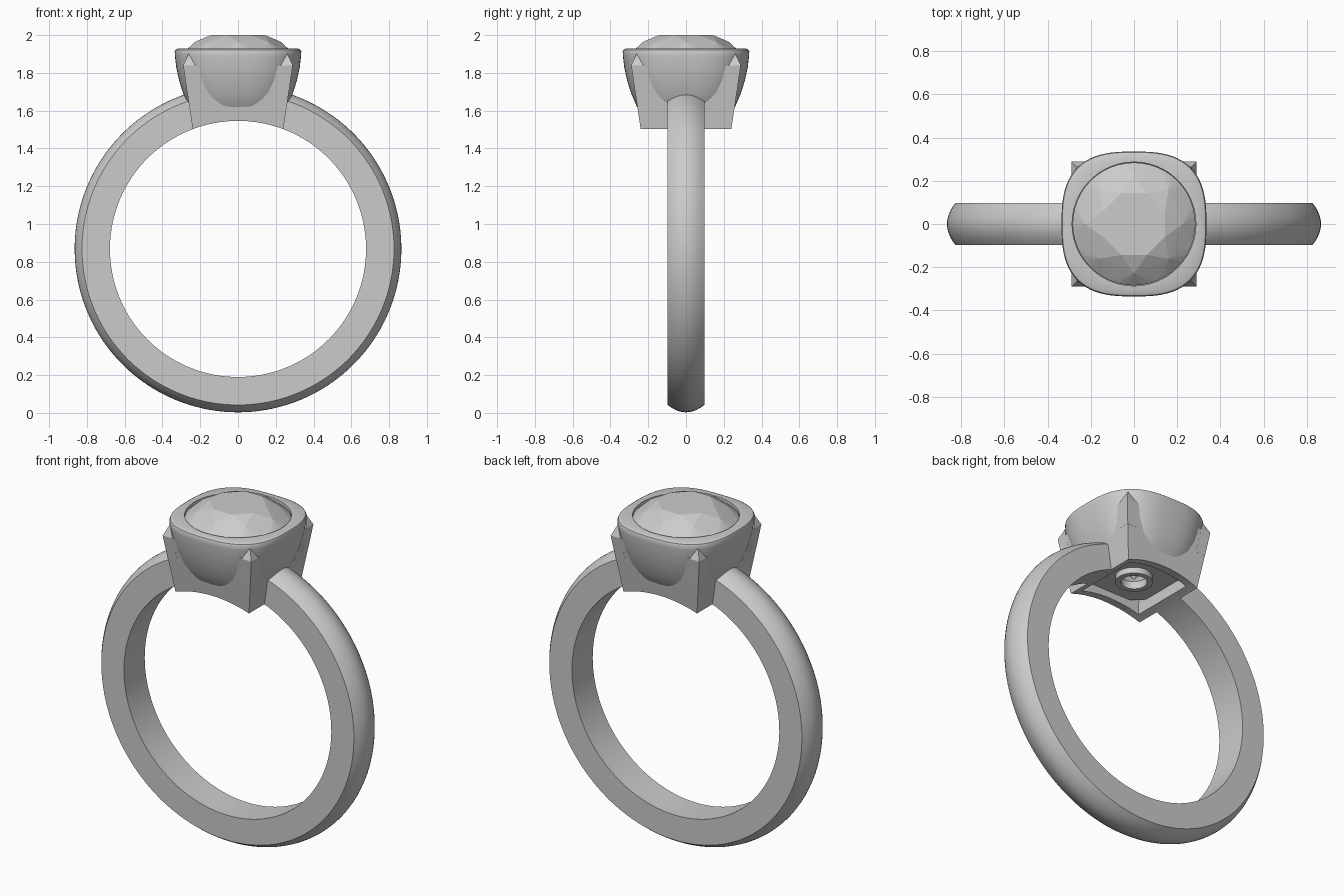
import bpy, bmesh
from math import sin, cos, pi, asin
from mathutils import Vector

if "Cube" in bpy.data.objects:
    bpy.data.objects.remove(bpy.data.objects["Cube"])

CZ, RI = 0.868, 0.678   # finger hole centre height and radius


def make(name, bm, smooth=None):
    bmesh.ops.recalc_face_normals(bm, faces=bm.faces)
    me = bpy.data.meshes.new(name)
    bm.to_mesh(me)
    bm.free()
    ob = bpy.data.objects.new(name, me)
    bpy.context.collection.objects.link(ob)
    if smooth:
        bpy.ops.object.select_all(action='DESELECT')
        ob.select_set(True)
        bpy.context.view_layer.objects.active = ob
        bpy.ops.object.shade_smooth_by_angle(angle=smooth)
    return ob


def loft(bm, rings, wrap=False):
    """Skin closed rings of points; wrap joins last to first, else cap the ends."""
    vs = [[bm.verts.new(p) for p in r] for r in rings]
    n = len(vs[0])
    pairs = list(zip(vs, vs[1:])) + ([(vs[-1], vs[0])] if wrap else [])
    for a, b in pairs:
        for i in range(n):
            j = (i + 1) % n
            bm.faces.new((a[i], a[j], b[j], b[i]))
    if not wrap:
        bm.faces.new(vs[0])
        bm.faces.new(vs[-1])


def square(h, z, cx=0, cy=0):
    return [(cx + sx * h, cy + sy * h, z) for sx, sy in ((-1, -1), (1, -1), (1, 1), (-1, 1))]


def cushion(a, n, z, seg=96):
    pts = []
    for i in range(seg):
        c, s = cos(2 * pi * i / seg), sin(2 * pi * i / seg)
        r = a / (abs(c) ** n + abs(s) ** n) ** (1 / n)
        pts.append((r * c, r * s, z))
    return pts


def cut(ob, cutter):
    m = ob.modifiers.new("cut", 'BOOLEAN')
    m.operation, m.solver, m.object = 'DIFFERENCE', 'EXACT', cutter
    bpy.context.view_layer.objects.active = ob
    bpy.ops.object.modifier_apply(modifier=m.name)
    bpy.data.objects.remove(cutter)


# Band: flat sides, domed outside, open under the head
W, RS, RO = 0.097, 0.826, 0.865
profile = [(RI, W), (RI, -W)] + [
    (RS + (RO - RS) * (1 - (k / 5) ** 2), W * k / 5) for k in range(-5, 6)]
start = asin(0.2 / RI)
N = 128
bm = bmesh.new()
rings = []
for i in range(N + 1):
    t = start + (2 * pi - 2 * start) * i / N
    rings.append([(r * sin(t), y, CZ + r * cos(t)) for r, y in profile])
loft(bm, rings)
make("band", bm, 0.4)

# Head: tapered hollow square, underside cut to the finger hole
bm = bmesh.new()
loft(bm, [square(0.2325, 1.45), square(0.29, 1.84)])
head = make("head_frame", bm)
bm = bmesh.new()
loft(bm, [square(0.185, 1.40), square(0.24, 1.90)])
cut(head, make("hollow_cutter", bm))
bm = bmesh.new()
loft(bm, [[(RI * cos(2 * pi * i / 128), y, CZ + RI * sin(2 * pi * i / 128))
           for i in range(128)] for y in (-1, 1)])
cut(head, make("finger_cutter", bm))

# Corner posts with pyramid tips
bm = bmesh.new()
for sx in (-1, 1):
    for sy in (-1, 1):
        c, h = 0.258, 0.032
        loft(bm, [square(h, 1.70, sx * (c - 0.02), sy * (c - 0.02)),
                  square(h, 1.84, sx * c, sy * c),
                  square(0.001, 1.90, sx * (c + 0.004), sy * (c + 0.004))])
make("corner_posts", bm)

# Bezel: cushion-shaped cup with a round seat and a small collar below
outer = [(0.07, 2, 1.555), (0.10, 2, 1.555), (0.10, 2, 1.59), (0.235, 2.5, 1.59),
         (0.262, 2.6, 1.625), (0.29, 2.65, 1.69), (0.312, 2.7, 1.76), (0.327, 2.75, 1.83),
         (0.334, 2.8, 1.89), (0.335, 2.8, 1.912), (0.331, 2.8, 1.922), (0.320, 2.8, 1.928)]
inner = [(0.286, 2, 1.928), (0.286, 2, 1.87), (0.27, 2, 1.84), (0.07, 2, 1.60)]
bm = bmesh.new()
loft(bm, [cushion(*p) for p in outer + inner], wrap=True)
make("bezel", bm, 0.6)

# Stone: round brilliant cut, hull of table, crown, girdle and culet points
bm = bmesh.new()


def circle(r, z, n, off=0.0):
    for i in range(n):
        t = 2 * pi * (i + off) / n
        bm.verts.new(Vector((r * cos(t), r * sin(t), z)))


circle(0.155, 2.0, 8, 0.5)
circle(0.226, 1.965, 8)
circle(0.284, 1.912, 48)
circle(0.284, 1.885, 48)
circle(0.16, 1.74, 8, 0.5)
circle(0.0, 1.57, 1)
bmesh.ops.convex_hull(bm, input=bm.verts)
bmesh.ops.dissolve_limit(bm, angle_limit=0.01, verts=bm.verts, edges=bm.edges)
make("stone", bm)
